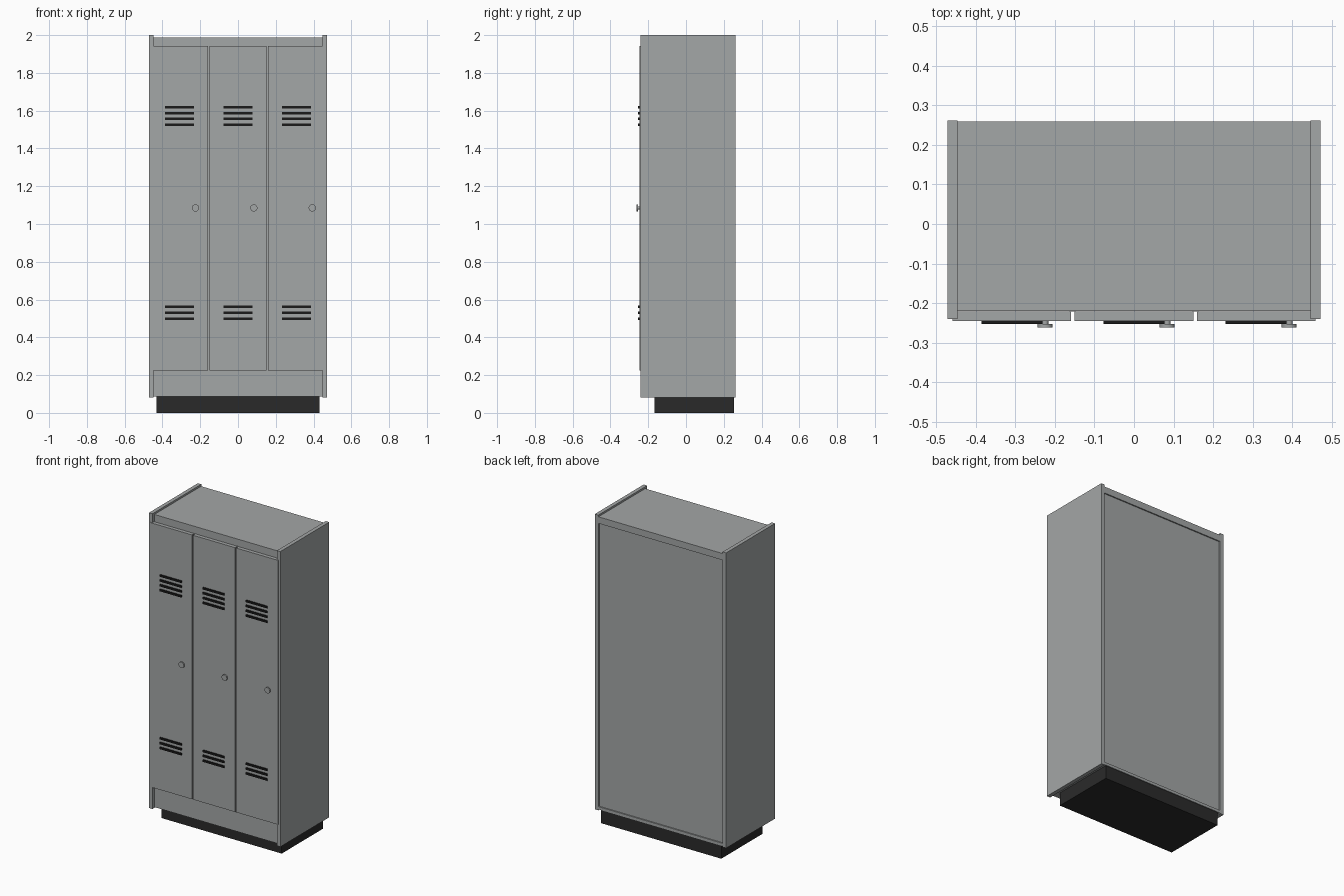
import bpy
import math

if "Cube" in bpy.data.objects:
    bpy.data.objects.remove(bpy.data.objects["Cube"], do_unlink=True)


def material(name, colour):
    m = bpy.data.materials.new(name)
    m.use_nodes = True
    m.diffuse_color = (*colour, 1)
    m.node_tree.nodes["Principled BSDF"].inputs["Base Color"].default_value = (*colour, 1)
    return m


GREY = material("grey steel", (0.37, 0.385, 0.385))
DARK = material("dark plinth", (0.023, 0.023, 0.023))
BLACK = material("black vent", (0.01, 0.01, 0.01))


def box(name, x, y, z, mat=GREY):
    """Box from (min, max) ranges on each axis."""
    bpy.ops.mesh.primitive_cube_add(size=1, location=[sum(r) / 2 for r in (x, y, z)])
    ob = bpy.context.object
    ob.name = name
    ob.scale = [r[1] - r[0] for r in (x, y, z)]
    bpy.ops.object.transform_apply(location=False, rotation=False, scale=True)
    ob.data.materials.append(mat)
    return ob


def disc(name, radius, x, y, z):
    """Cylinder lying along y over the range y."""
    bpy.ops.mesh.primitive_cylinder_add(
        vertices=24, radius=radius, depth=y[1] - y[0],
        location=(x, sum(y) / 2, z), rotation=(math.pi / 2, 0, 0))
    ob = bpy.context.object
    ob.name = name
    ob.data.materials.append(GREY)
    bpy.ops.object.shade_smooth_by_angle()


HALF, INNER = 0.472, 0.447      # outer and inner faces of the side panels
BACK, FRONT = 0.262, -0.22      # rear edge and carcass front
BOTTOM, TOP = 0.082, 2.0
DOOR_Z = (0.225, 1.942)
span = (-INNER, INNER)

# Plinth
box("plinth", (-0.432, 0.432), (-0.168, 0.255), (0, 0.09), DARK)

# Carcass
for side, s in (("left", 1), ("right", -1)):
    box(side + "_side_panel", sorted((s * INNER, s * HALF)), (-0.24, BACK), (BOTTOM, TOP))
    box(side + "_divider", (s * 0.155 - 0.008, s * 0.155 + 0.008),
        (FRONT - 0.002, 0.25), (0.205, DOOR_Z[1]))
box("top_panel", span, (FRONT, BACK - 0.002), (1.945, 1.988))
box("floor_panel", span, (FRONT, BACK - 0.002), (0.087, 0.105))
box("back_panel", span, (0.24, 0.252), (0.1, 1.95))
box("top_rail", span, (FRONT, -0.2), (1.93, 1.988))
box("kick_panel", span, (FRONT, -0.2), (0.087, 0.235))

# Doors with vents and knobs
door_ranges = [(-0.46, -0.159), (-0.151, 0.151), (0.159, 0.46)]
for i, (name, door_x) in enumerate(zip(("right", "middle", "left"), door_ranges)):
    c = (i - 1) * 0.309
    box(name + "_door", door_x, (-0.246, -0.222), DOOR_Z)
    for level, top_z, count in (("upper", 1.619, 4), ("lower", 0.562, 3)):
        for k in range(count):
            z = top_z - k * 0.0315
            box(f"{name}_{level}_vent_{k + 1}", (c - 0.077, c + 0.077),
                (-0.253, -0.2455), (z - 0.0065, z + 0.0065), BLACK)
    disc(name + "_knob_stem", 0.008, c + 0.084, (-0.254, -0.24), 1.085)
    disc(name + "_knob", 0.019, c + 0.084, (-0.262, -0.253), 1.085)
